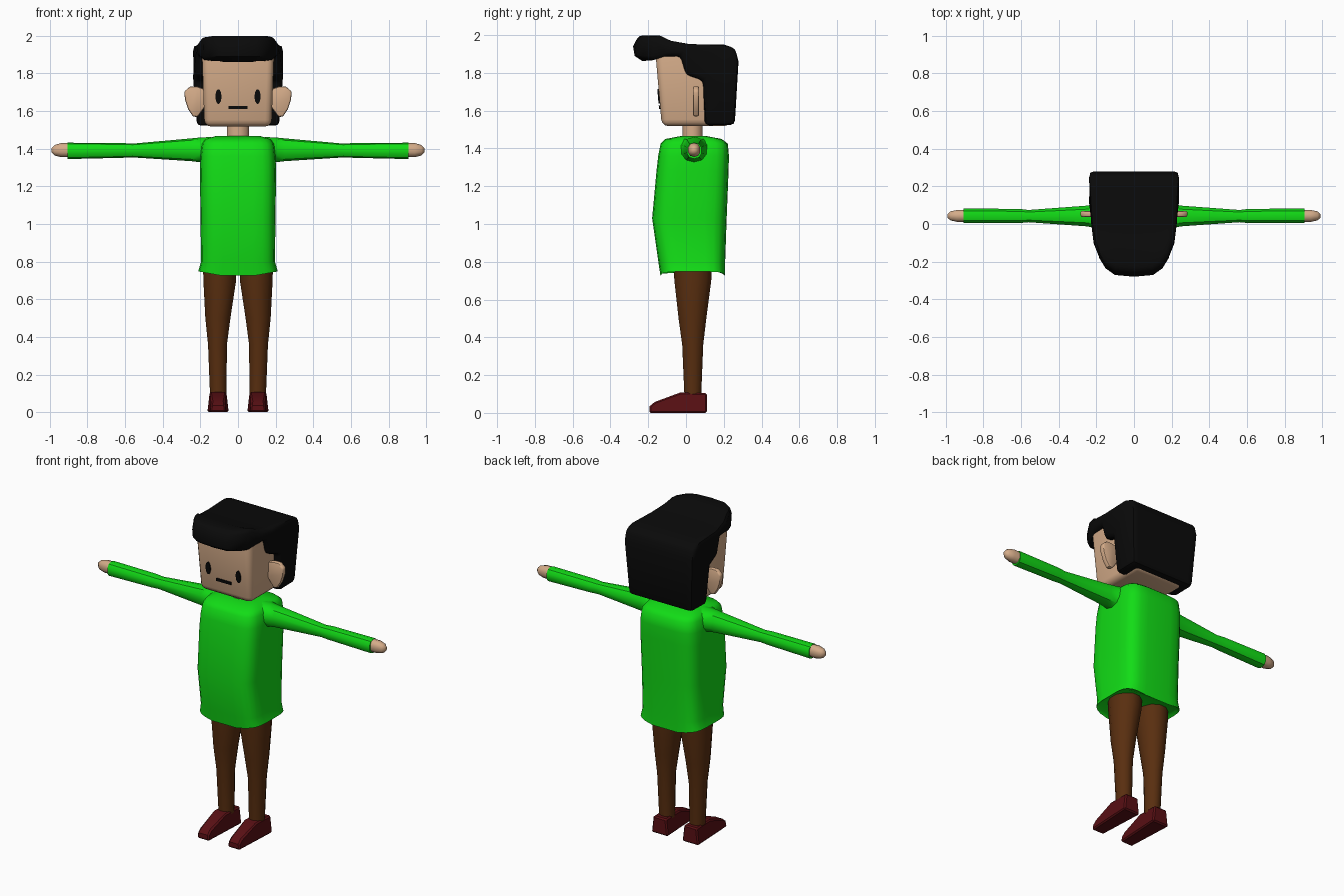
import bpy, bmesh, math
from mathutils import Vector

if "Cube" in bpy.data.objects:
    bpy.data.objects.remove(bpy.data.objects["Cube"])


def material(name, rgb):
    m = bpy.data.materials.new(name)
    m.diffuse_color = (*rgb, 1)
    m.use_nodes = True
    m.node_tree.nodes["Principled BSDF"].inputs["Base Color"].default_value = m.diffuse_color
    return m


SKIN = material("skin", (0.66, 0.41, 0.25))
GREEN = material("shirt_green", (0.006, 0.72, 0.008))
BROWN = material("trouser_brown", (0.10, 0.028, 0.005))
RED = material("shoe_red", (0.10, 0.005, 0.007))
BLACK = material("black", (0.003, 0.003, 0.003))


def loft(name, rings, mat, bevel=0, segments=2, mirror=False, smooth=40, caps=None):
    """Skin a list of equal-length point rings and close both ends."""
    bm = bmesh.new()
    vs = [[bm.verts.new(p) for p in r] for r in rings]
    n = len(rings[0])
    for a, b in zip(vs, vs[1:]):
        for i in range(n):
            j = (i + 1) % n
            bm.faces.new((a[i], a[j], b[j], b[i]))
    for end in (vs[0], vs[-1]):
        for cap in caps or [range(n)]:
            bm.faces.new([end[i] for i in cap])
    bmesh.ops.recalc_face_normals(bm, faces=bm.faces)
    if bevel:
        sharp = [e for e in bm.edges if e.calc_face_angle(0) > math.radians(50)]
        bmesh.ops.bevel(bm, geom=sharp, offset=bevel, segments=segments,
                        profile=0.5, affect='EDGES', clamp_overlap=True)
    me = bpy.data.meshes.new(name)
    bm.to_mesh(me)
    bm.free()
    me.materials.append(mat)
    ob = bpy.data.objects.new(name, me)
    bpy.context.collection.objects.link(ob)
    bpy.ops.object.select_all(action='DESELECT')
    ob.select_set(True)
    bpy.context.view_layer.objects.active = ob
    bpy.ops.object.shade_smooth_by_angle(angle=math.radians(smooth))
    if mirror:
        ob.modifiers.new("mirror", 'MIRROR')
    return ob


def oval(n, ru, rv, power=2.0):
    """Superellipse outline points (u, v)."""
    pts = []
    for i in range(n):
        a = 2 * math.pi * (i + 0.5) / n
        c, s = math.cos(a), math.sin(a)
        pts.append((ru * math.copysign(abs(c) ** (2 / power), c),
                    rv * math.copysign(abs(s) ** (2 / power), s)))
    return pts


def z_ring(z, cx, hx, y0, y1, n=12, power=2.0):
    return [Vector((cx + u, (y0 + y1) / 2 + v, z))
            for u, v in oval(n, hx, (y1 - y0) / 2, power)]


def x_ring(x, y0, y1, z0, z1, n=10, power=2.3):
    return [Vector((x, (y0 + y1) / 2 + u, (z0 + z1) / 2 + v))
            for u, v in oval(n, (y1 - y0) / 2, (z1 - z0) / 2, power)]


# Head: tapered box with rounded edges
def box_ring(z, hx, y0, y1):
    return [(-hx, y0, z), (hx, y0, z), (hx, y1, z), (-hx, y1, z)]


loft("head", [box_ring(1.518, 0.178, -0.128, 0.235),
              box_ring(1.92, 0.192, -0.163, 0.235)], SKIN, bevel=0.035, segments=3)
loft("neck", [z_ring(1.43, 0, 0.062, -0.02, 0.09), z_ring(1.54, 0, 0.06, -0.02, 0.09)], SKIN)

# Hair: side profile swept across the head, rounded towards the front
PROFILE = [(-0.28, 1.94), (-0.25, 2.0), (-0.16, 1.995), (-0.08, 1.97), (0.02, 1.952),
           (0.2, 1.95), (0.26, 1.93), (0.278, 1.86), (0.258, 1.525), (0.1, 1.522),
           (0.09, 1.76), (0.0, 1.79), (-0.03, 1.89), (-0.1, 1.885), (-0.23, 1.862),
           (-0.272, 1.89)]


def hair_slice(f):
    pts = []
    for y, z in PROFILE:
        w = 0.24 - 0.055 * min(1, max(0, (0.07 - y) / 0.27))
        w -= 0.022 * max(0, (1.85 - z) / 0.33)
        back = 0.1 * f ** 4 * min(1, max(0, (-0.1 - y) / 0.18))
        pts.append((f * w, y + back, z))
    return pts


loft("hair", [hair_slice(f) for f in (-1, -0.82, -0.55, 0, 0.55, 0.82, 1)], BLACK,
     bevel=0.022, caps=[[0, 1, 2, 3, 4, 12, 13, 14, 15], range(4, 13)])

# Ears: thin outline plates
EAR = [(0.17, 1.715), (0.215, 1.73), (0.255, 1.73), (0.285, 1.705), (0.282, 1.66),
       (0.265, 1.61), (0.24, 1.572), (0.215, 1.568), (0.17, 1.63)]
loft("ear", [[(x, y, z) for x, z in EAR] for y in (0.037, 0.07)], SKIN,
     bevel=0.01, mirror=True)


# Painted face details that follow the sloping face
def face_plate(name, outline, mirror):
    def layer(d):
        return [(x, -0.128 - 0.035 * (z - 1.518) / 0.402 + d, z) for x, z in outline]
    loft(name, [layer(0.002), layer(-0.007)], BLACK, mirror=mirror)


face_plate("eye", [(0.104 + u, 1.677 + v) for u, v in oval(14, 0.016, 0.039)], True)
face_plate("mouth", [(-0.05, 1.61), (0.05, 1.61), (0.05, 1.627), (-0.05, 1.627)], False)

# Shirt body: rounded rings, hem dipping in the middle
BODY = [(1.467, 0.12, -0.02, 0.10), (1.45, 0.175, -0.11, 0.19), (1.425, 0.192, -0.135, 0.222),
        (1.36, 0.2, -0.148, 0.228), (1.28, 0.203, -0.157, 0.226), (1.03, 0.2, -0.18, 0.216),
        (0.8, 0.197, -0.147, 0.208), (0.71, 0.212, -0.136, 0.208)]
body = [z_ring(z, 0, hx, y0, y1, 24, 4.5) for z, hx, y0, y1 in BODY]
for p in body[-1]:
    p.z += 0.038 * abs(p.x) / 0.212
body.append([Vector((p.x * 0.93, p.y * 0.93, p.z + 0.012)) for p in body[-1]])
loft("shirt_body", body, GREEN, smooth=60)

# Sleeves and hands
loft("sleeve", [x_ring(0.14, -0.06, 0.145, 1.31, 1.462), x_ring(0.2, -0.025, 0.11, 1.328, 1.46),
                x_ring(0.25, -0.015, 0.1, 1.334, 1.455), x_ring(0.56, 0.008, 0.076, 1.354, 1.427),
                x_ring(0.61, 0.003, 0.082, 1.352, 1.43), x_ring(0.905, 0.003, 0.084, 1.345, 1.432)],
     GREEN, mirror=True)
loft("hand", [x_ring(0.88, 0.01, 0.076, 1.355, 1.43), x_ring(0.94, 0.01, 0.076, 1.355, 1.43),
              x_ring(0.975, 0.018, 0.068, 1.364, 1.42), x_ring(0.99, 0.032, 0.054, 1.38, 1.405)],
     SKIN, mirror=True, smooth=60)

# Trouser legs
LEG = [(0.78, 0.097, 0.092, -0.07, 0.14), (0.7, 0.097, 0.09, -0.065, 0.137),
       (0.5, 0.107, 0.069, -0.042, 0.11), (0.36, 0.109, 0.052, -0.022, 0.093),
       (0.09, 0.105, 0.045, -0.01, 0.082)]
loft("trouser_leg", [z_ring(z, cx, hx, y0, y1) for z, cx, hx, y0, y1 in LEG], BROWN, mirror=True)

# Shoes: side profile, narrower on top
SHOE = [(0.11, 0), (0.11, 0.105), (-0.03, 0.108), (-0.165, 0.058), (-0.193, 0.035), (-0.195, 0)]


def shoe_side(s):
    return [(0.106 + s * (0.057 - 0.12 * z - (0.015 if y < -0.15 else 0)), y, z) for y, z in SHOE]


loft("shoe", [shoe_side(-1), shoe_side(1)], RED, bevel=0.008, segments=1, mirror=True, smooth=30)
